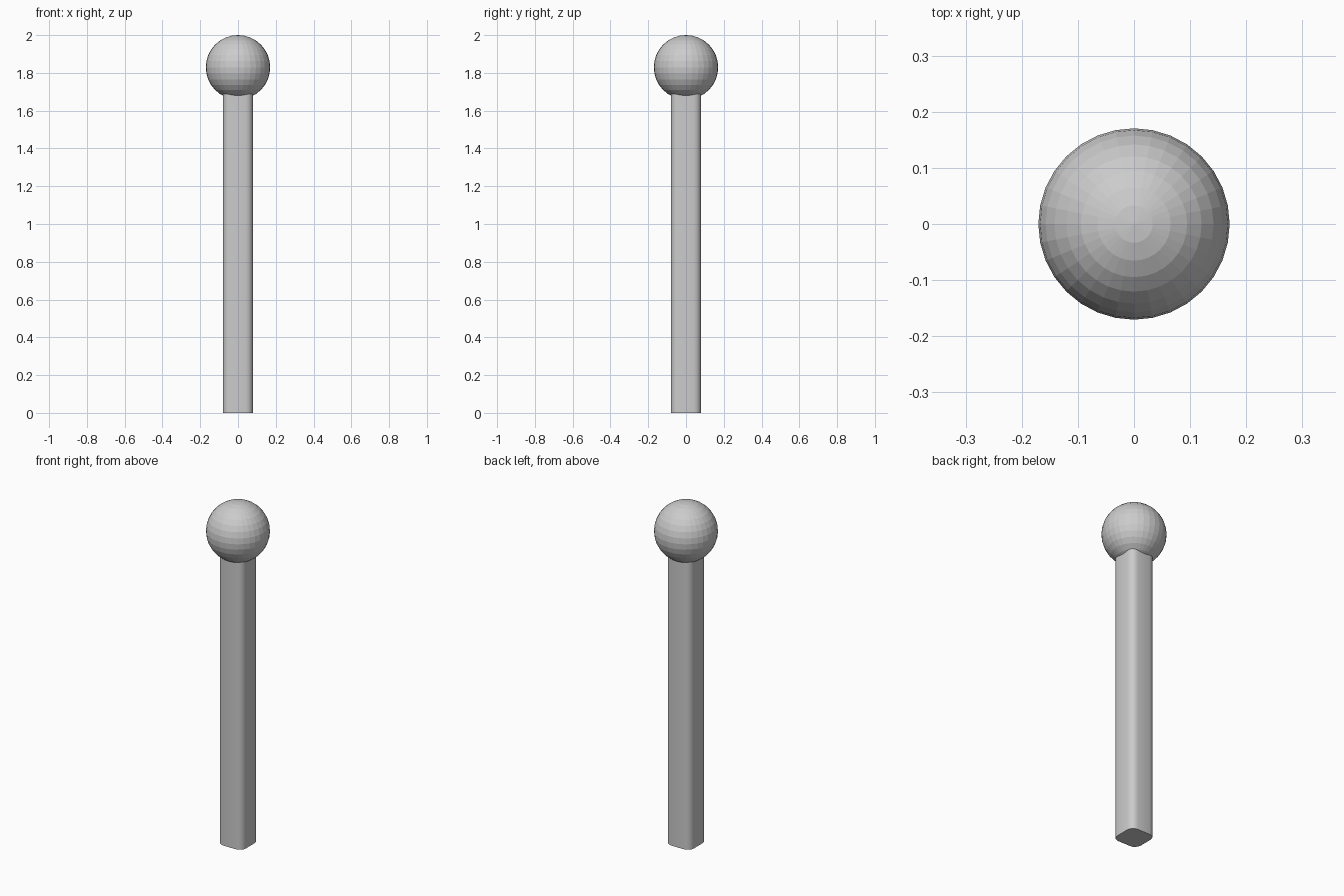
import bpy, bmesh, math

if "Cube" in bpy.data.objects:
    bpy.data.objects.remove(bpy.data.objects["Cube"])

HALF, RADIUS, SEGS = 0.08, 0.04, 4   # post half-width, corner radius, corner segments
POST_TOP = 1.71
BALL_R = 0.1705

# Post: rounded-square profile extruded upwards
bm = bmesh.new()
profile = []
for quarter, (sx, sy) in enumerate([(1, 1), (-1, 1), (-1, -1), (1, -1)]):
    for i in range(SEGS + 1):
        a = math.pi / 2 * (quarter + i / SEGS)
        c = HALF - RADIUS
        profile.append(bm.verts.new((sx * c + RADIUS * math.cos(a),
                                     sy * c + RADIUS * math.sin(a), 0)))
base = bm.faces.new(profile)
top = bmesh.ops.extrude_face_region(bm, geom=[base])
bmesh.ops.translate(bm, vec=(0, 0, POST_TOP),
                    verts=[g for g in top["geom"] if isinstance(g, bmesh.types.BMVert)])
if base.is_valid is False or not any(all(v.co.z == 0 for v in f.verts) for f in bm.faces):
    bm.faces.new(profile)
bmesh.ops.recalc_face_normals(bm, faces=bm.faces)
mesh = bpy.data.meshes.new("post")
bm.to_mesh(mesh)
bm.free()
post = bpy.data.objects.new("post", mesh)
bpy.context.collection.objects.link(post)
bpy.context.view_layer.objects.active = post
post.select_set(True)
bpy.ops.object.shade_smooth_by_angle(angle=math.radians(30))
post.select_set(False)

# Ball: flat-faced sphere on top of the post
bpy.ops.mesh.primitive_uv_sphere_add(segments=32, ring_count=16, radius=BALL_R,
                                     location=(0, 0, 2 - BALL_R))
bpy.context.object.name = "ball_finial"
